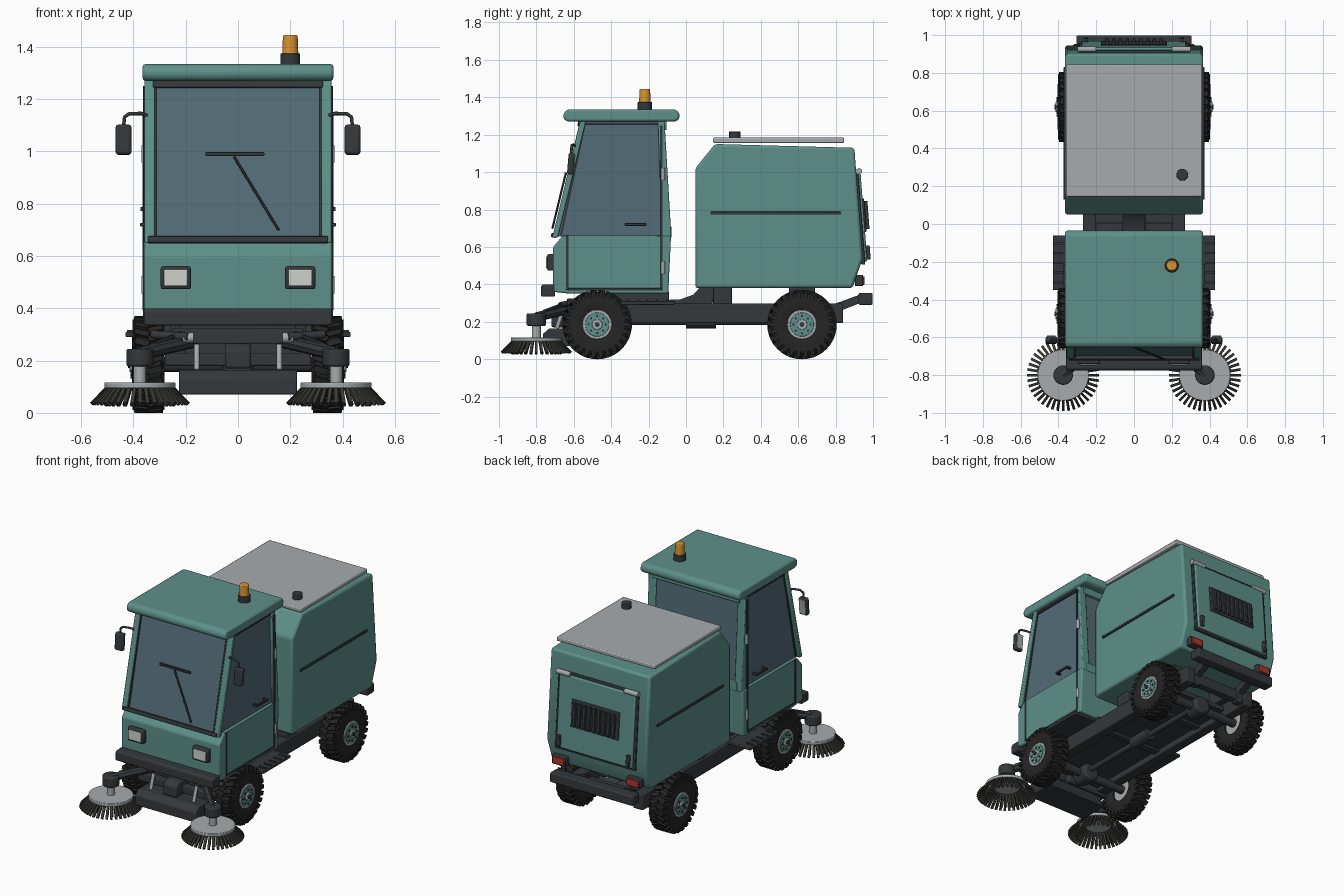
import bpy, bmesh
from math import pi, cos, sin, radians
from mathutils import Matrix, Vector, Euler

if "Cube" in bpy.data.objects:
    bpy.data.objects.remove(bpy.data.objects["Cube"])


def mat(name, r, g, b):
    m = bpy.data.materials.new(name)
    m.diffuse_color = (r, g, b, 1)
    m.use_nodes = True
    m.node_tree.nodes["Principled BSDF"].inputs["Base Color"].default_value = m.diffuse_color
    return m


GREEN = mat("green_paint", .11, .28, .25)
DARK = mat("dark_metal", .035, .04, .045)
RUBBER = mat("rubber", .018, .018, .019)
GLASS = mat("glass", .085, .15, .18)
SILVER = mat("light_metal", .38, .41, .42)
AMBER = mat("amber", .70, .30, .03)
RED = mat("red_lens", .45, .04, .02)
LENS = mat("lamp_lens", .62, .65, .60)
BRISTLE = mat("bristle", .045, .045, .04)


def finish(bm, name, m, bevel=0, mirror=False):
    bmesh.ops.recalc_face_normals(bm, faces=bm.faces)
    me = bpy.data.meshes.new(name)
    bm.to_mesh(me)
    bm.free()
    me.materials.append(m)
    ob = bpy.data.objects.new(name, me)
    bpy.context.collection.objects.link(ob)
    if bevel:
        b = ob.modifiers.new("bevel", 'BEVEL')
        b.width, b.segments, b.limit_method = bevel, 2, 'ANGLE'
    if mirror:
        ob.modifiers.new("mirror", 'MIRROR').use_mirror_merge = False
    return ob


def add_box(bm, c, s, rot=(0, 0, 0), pre=Matrix()):
    bmesh.ops.create_cube(bm, size=1, matrix=pre @ Matrix.Translation(c)
                          @ Euler(rot).to_matrix().to_4x4() @ Matrix.Diagonal((*s, 1)))


def box(name, c, s, m, bevel=.004, mirror=False, rot=(0, 0, 0)):
    bm = bmesh.new()
    add_box(bm, c, s, rot)
    return finish(bm, name, m, bevel, mirror)


def prism(name, pts, x0, x1, m, bevel=0, mirror=False):
    """Extrude a (y, z) profile along x."""
    bm = bmesh.new()
    f = bm.faces.new([bm.verts.new((x0, y, z)) for y, z in pts])
    g = bmesh.ops.extrude_face_region(bm, geom=[f])['geom']
    bmesh.ops.translate(bm, vec=(x1 - x0, 0, 0), verts=[v for v in g if isinstance(v, bmesh.types.BMVert)])
    return finish(bm, name, m, bevel, mirror)


def cyl(name, p, q, r, m, r2=None, n=24, bevel=0, mirror=False):
    p, q = Vector(p), Vector(q)
    bm = bmesh.new()
    M = Matrix.Translation((p + q) / 2) @ (q - p).to_track_quat('Z', 'Y').to_matrix().to_4x4()
    bmesh.ops.create_cone(bm, cap_ends=True, segments=n, radius1=r, radius2=r if r2 is None else r2,
                          depth=(q - p).length, matrix=M)
    return finish(bm, name, m, bevel, mirror)


def tube(name, pts, r, m):
    cu = bpy.data.curves.new(name, 'CURVE')
    cu.dimensions, cu.bevel_depth, cu.bevel_resolution, cu.use_fill_caps = '3D', r, 2, True
    sp = cu.splines.new('POLY')
    sp.points.add(len(pts) - 1)
    for a, b in zip(sp.points, pts):
        a.co = (*b, 1)
    cu.materials.append(m)
    bpy.context.collection.objects.link(bpy.data.objects.new(name, cu))


# Cab: lower shell, glazed upper part, pillars, roof
prism("cab_lower_body", [(-.71, .36), (-.71, .60), (-.66, .66), (-.08, .66), (-.095, .35), (-.62, .35)],
      -.36, .36, GREEN, .008)
prism("cab_glazing", [(-.70, .655), (-.557, 1.275), (-.125, 1.275), (-.09, .655)], -.338, .338, GLASS)
prism("front_pillar", [(-.715, .65), (-.565, 1.275), (-.535, 1.275), (-.685, .65)], .318, .358, GREEN, .006, True)
prism("rear_pillar", [(-.13, .65), (-.15, 1.275), (-.115, 1.275), (-.078, .65)], .30, .355, GREEN, .006, True)
box("rear_window_sill", (0, -.092, .68), (.64, .03, .06), GREEN)
box("rear_window_header", (0, -.118, 1.25), (.64, .03, .05), GREEN)
prism("roof", [(-.655, 1.285), (-.655, 1.315), (-.635, 1.335), (-.055, 1.335), (-.035, 1.315), (-.035, 1.285),
               (-.055, 1.27), (-.635, 1.27)], -.365, .365, GREEN, .012)
LEAN = -.237
box("windshield_lower_seal", (0, -.708, .662), (.69, .026, .024), DARK, rot=(LEAN, 0, 0))
box("windshield_upper_seal", (0, -.568, 1.258), (.65, .022, .03), DARK, rot=(LEAN, 0, 0))
prism("windshield_side_seal", [(-.712, .66), (-.57, 1.26), (-.55, 1.26), (-.69, .66)], .310, .32, DARK, 0, True)
prism("cab_base_trim", [(-.775, .335), (-.775, .39), (-.765, .40), (-.70, .40), (-.70, .335)], -.36, .36, DARK, .006)

# Doors: seams, handle, hinges
box("door_rear_seal", (.356, -.132, .81), (.014, .014, .88), DARK, .002, True)
box("door_front_seal", (.358, -.635, .515), (.012, .014, .29), DARK, .002, True)
box("door_bottom_seal", (.358, -.38, .373), (.012, .50, .014), DARK, .002, True)
box("door_top_seal", (.340, -.35, 1.258), (.014, .42, .014), DARK, .002, True)
box("door_belt_rail", (.346, -.40, .656), (.028, .50, .012), GREEN, .002, True)
prism("door_glass_seal", [(-.675, .66), (-.545, 1.26), (-.535, 1.26), (-.663, .66)], .335, .344, DARK, 0, True)
box("door_handle", (.368, -.27, .72), (.012, .115, .014), DARK, .003, True)
for y in (-.32, -.22):
    box("door_handle_post", (.353, y, .72), (.03, .014, .014), DARK, .002, True)
for z in (.49, .99):
    cyl("door_hinge", (.358, -.124, z - .033), (.358, -.124, z + .033), .011, SILVER, n=12, mirror=True)

# Headlights, wiper, beacon
box("headlight_housing", (.238, -.722, .517), (.115, .04, .088), DARK, .008, True)
box("headlight_lens", (.238, -.742, .517), (.09, .012, .064), LENS, .004, True)
wy = lambda z: -.726 + .242 * (z - .65)
box("wiper_blade", (-.012, wy(.99), .99), (.225, .014, .014), DARK, .003)
cyl("wiper_arm", (-.015, wy(.98), .98), (.155, wy(.70), .70), .006, DARK, n=8)
cyl("beacon_base", (.20, -.22, 1.33), (.20, -.22, 1.375), .038, DARK, bevel=.003)
cyl("beacon_lamp", (.20, -.22, 1.37), (.20, -.22, 1.445), .031, AMBER, .028, bevel=.005)

# Mirrors on bent arms, and side steps
for s, side in ((1, "right"), (-1, "left")):
    tube("mirror_arm_" + side, [(s * .34, -.59, 1.135), (s * .37, -.60, 1.145), (s * .415, -.61, 1.145),
                                (s * .434, -.612, 1.132), (s * .438, -.613, 1.09)], .007, DARK)
box("mirror_head", (.438, -.615, 1.045), (.06, .034, .115), DARK, .01, True, rot=(-.08, 0, 0))
box("mirror_glass", (.438, -.597, 1.045), (.046, .004, .097), SILVER, 0, True, rot=(-.08, 0, 0))
box("side_step", (.345, -.205, .30), (.17, .29, .02), DARK, .004, True)
bm = bmesh.new()
for i in range(5):
    add_box(bm, (.40, -.31 + i * .052, .313), (.05, .012, .01))
finish(bm, "step_treads", DARK, 0, True)

# Hopper body with lid, filler cap and side strips
prism("hopper_body", [(.05, .38), (.05, 1.02), (.155, 1.15), (.90, 1.13), (.945, .54), (.89, .38)],
      -.365, .365, GREEN, .014)
box("hopper_lid", (0, .495, 1.17), (.72, .70, .028), SILVER, .006)
cyl("filler_cap", (.255, .26, 1.18), (.255, .26, 1.218), .031, DARK, bevel=.004)
box("hopper_side_strip", (.367, .48, .78), (.012, .70, .016), DARK, .003, True)

# Rear door with louvre grille, hinges, latches and tail lamps
RL = .076
ry = lambda z: .945 - RL * (z - .54)
box("rear_door_seal", (0, ry(.76), .76), (.59, .022, .51), DARK, .004, rot=(RL, 0, 0))
box("rear_door", (0, ry(.76) + .01, .76), (.56, .026, .48), GREEN, .008, rot=(RL, 0, 0))
box("grille_panel", (0, ry(.77) + .024, .77), (.35, .014, .18), DARK, .004, rot=(RL, 0, 0))
bm = bmesh.new()
for i in range(9):
    add_box(bm, (-.144 + i * .036, ry(.77) + .037, .77), (.018, .022, .15), (RL, 0, 0))
finish(bm, "grille_slats", DARK, .002)
cyl("rear_door_hinge", (.20, .925, 1.005), (.30, .925, 1.005), .016, SILVER, n=16, mirror=True)
box("rear_door_latch", (.255, ry(.57) + .03, .57), (.022, .024, .075), DARK, .004, True, rot=(RL, 0, 0))
box("tail_lamp_housing", (.275, .925, .42), (.10, .045, .06), DARK, .005, True)
box("tail_lamp_lens", (.275, .948, .42), (.084, .012, .045), RED, .003, True)
box("rear_bumper", (0, .96, .322), (.61, .075, .065), DARK, .008)
prism("bumper_bracket", [(.78, .20), (.78, .29), (.93, .345), (.93, .30), (.83, .26), (.83, .20)],
      .15, .20, DARK, .004, True)

# Chassis: rails, belly plate, cross members, mounts, intake duct
box("chassis_rail", (.235, .12, .245), (.07, 1.44, .105), DARK, .006, True)
box("belly_plate", (0, .04, .245), (.42, 1.20, .03), DARK, 0)
for y in (-.57, -.02, .38, .80):
    box("cross_member", (0, y, .25), (.42, .05, .07), DARK)
box("cab_mount", (0, -.30, .325), (.44, .42, .07), DARK)
box("hopper_mount", (.215, .195, .335), (.09, .10, .11), DARK, .004, True)
box("hopper_rear_mount", (.20, .62, .335), (.09, .14, .11), DARK, .004, True)
prism("suction_duct", [(-.14, .29), (-.14, .315), (-.03, .32), (.04, .345), (.08, .39), (.16, .39), (.14, .29)],
      -.06, .06, DARK, .008)
cyl("drive_shaft", (0, -.475, .20), (0, .62, .20), .018, DARK, n=12)
cyl("transfer_case", (0, .0, .205), (0, .16, .205), .04, DARK, n=16)

# Wheels: lathed tyre with staggered tread lugs, rim and hub
TYRE = [(.29, .075), (.283, .10), (.282, .145), (.297, .171), (.383, .171), (.402, .145), (.405, .10), (.395, .075)]
for y, end in ((-.475, "front"), (.62, "rear")):
    C = Vector((0, y, .185))
    bm = bmesh.new()
    vs = [bm.verts.new(C + Vector((x, 0, r))) for x, r in TYRE]
    es = [bm.edges.new((vs[i], vs[(i + 1) % len(vs)])) for i in range(len(vs))]
    bmesh.ops.spin(bm, geom=vs + es, cent=C, axis=(1, 0, 0), angle=2 * pi, steps=40)
    bmesh.ops.remove_doubles(bm, verts=bm.verts, dist=.0005)
    for i in range(26):
        for k, x in ((0, .317), (.5, .367)):
            R = Matrix.Translation(C) @ Matrix.Rotation(2 * pi * (i + k) / 26, 4, 'X')
            add_box(bm, (x, 0, .174), (.055, .025, .022), (0, 0, .3 if k else -.3), R)
            add_box(bm, (.394 if k else .290, 0, .155), (.018, .022, .036), (0, 0, 0), R)
    finish(bm, end + "_tyre", RUBBER, 0, True)
    at = lambda x, dy=0, dz=0: C + Vector((x, dy, dz))
    cyl(end + "_rim", at(.30), at(.402), .079, SILVER, n=32, bevel=.004, mirror=True)
    cyl(end + "_wheel_disc", at(.39), at(.406), .064, GREEN, n=32, bevel=.002, mirror=True)
    cyl(end + "_hub", at(.39), at(.415), .028, SILVER, n=20, bevel=.003, mirror=True)
    cyl(end + "_hub_cap", at(.41), at(.421), .013, DARK, n=12, mirror=True)
    for i in range(8):
        a = 2 * pi * i / 8
        b = .046 * cos(a), .046 * sin(a)
        cyl(end + "_wheel_bolt", at(.40, *b), at(.411, *b), .007, DARK, n=6, mirror=True)
    cyl(end + "_axle", at(-.31), at(.31), .028, DARK, n=16)
    cyl(end + "_differential", at(0, -.06), at(0, .06), .06, DARK, n=16, bevel=.015)

# Side brooms with two rows of splayed bristles
B = Vector((.375, -.80, 0))
up = lambda z: B + Vector((0, 0, z))
bm = bmesh.new()
for n, r0, r1, z1 in ((40, .122, .186, .034), (28, .085, .135, .028)):
    for i in range(n):
        R = Matrix.Translation(B) @ Matrix.Rotation(2 * pi * i / n, 4, 'Z')
        d = Vector((r1 - r0, 0, z1 - .10))
        ang = Vector((0, 0, 1)).rotation_difference(d).to_euler()
        add_box(bm, ((r0 + r1) / 2, 0, (.10 + z1) / 2), (.014, .014, d.length), ang, R)
finish(bm, "broom_bristles", BRISTLE, 0, True)
cyl("broom_disc", up(.094), up(.116), .136, SILVER, n=40, bevel=.003, mirror=True)
cyl("broom_shaft", up(.11), up(.19), .024, SILVER, n=20, mirror=True)
cyl("broom_motor", up(.178), up(.245), .052, DARK, n=24, bevel=.008, mirror=True)
cyl("broom_arm", up(.225), (.17, -.60, .275), .026, DARK, n=8, mirror=True)
cyl("broom_tie_rod", (.34, -.76, .255), (.19, -.60, .315), .009, DARK, n=10, mirror=True)
cyl("broom_lift_rod", (.19, -.67, .29), (.33, -.62, .30), .016, DARK, n=12, mirror=True)

# Central suction head, its carrier and lift cylinders
prism("suction_head", [(-.765, .07), (-.765, .135), (-.73, .165), (-.60, .165), (-.56, .07)], -.225, .225, DARK, .006)
box("head_carrier_beam", (0, -.63, .205), (.56, .05, .05), DARK, .006)
prism("head_coupling", [(-.72, .17), (-.72, .24), (-.69, .265), (-.58, .265), (-.58, .17)], -.05, .05, DARK, .01)
cyl("lift_cylinder", (.158, -.69, .165), (.158, -.66, .26), .011, SILVER, n=14, mirror=True)
cyl("lift_pivot", (.17, -.66, .288), (.21, -.66, .288), .02, SILVER, n=14, mirror=True)
box("front_frame_plate", (0, -.61, .295), (.50, .05, .06), DARK)

# Smooth round parts while keeping edges sharp
for ob in bpy.context.scene.objects:
    ob.select_set(ob.type == 'MESH')
bpy.context.view_layer.objects.active = bpy.data.objects["roof"]
bpy.ops.object.shade_smooth_by_angle(angle=radians(32))
